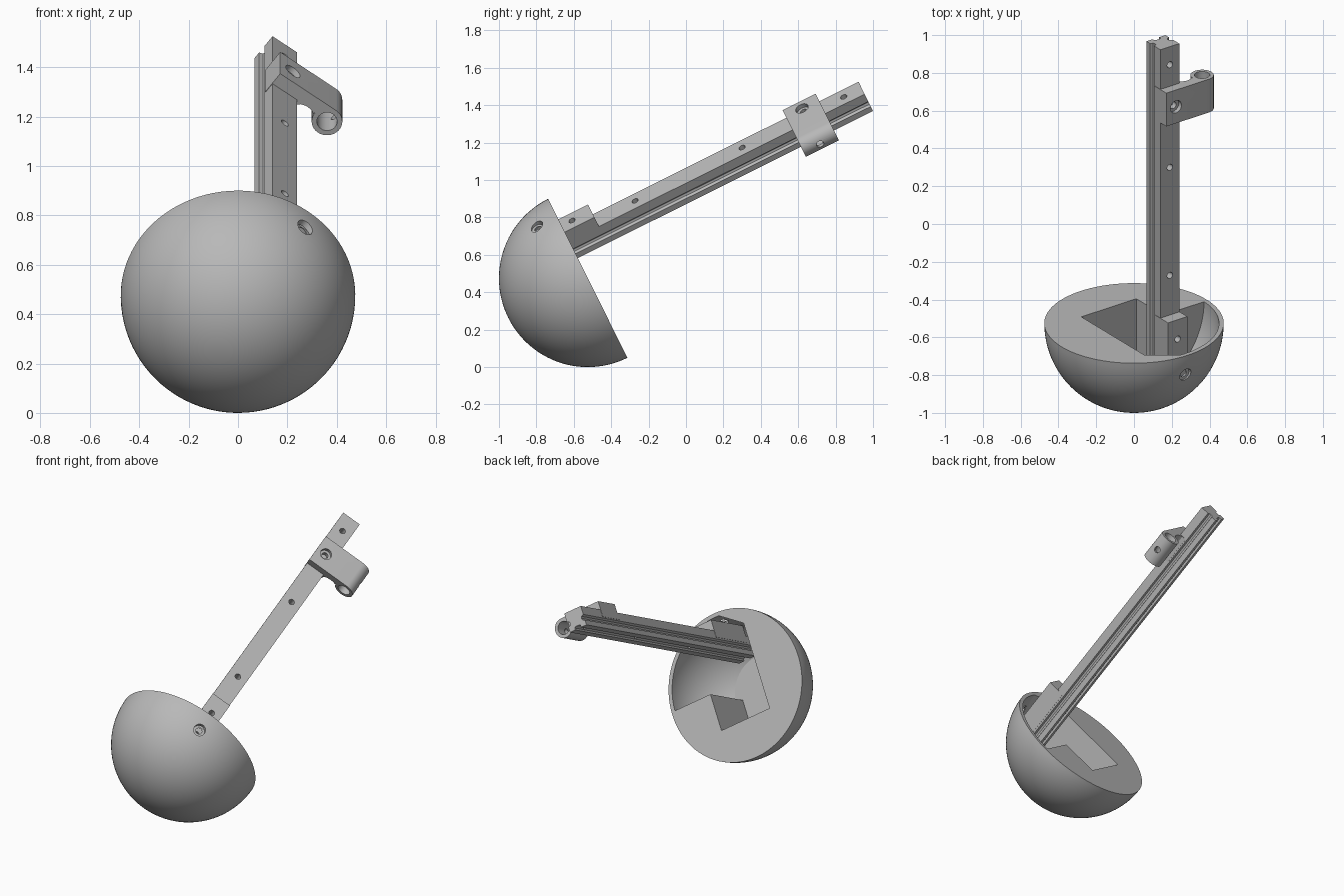
import bpy, bmesh, math
from mathutils import Matrix, Vector

if "Cube" in bpy.data.objects:
    bpy.data.objects.remove(bpy.data.objects["Cube"], do_unlink=True)

grey = bpy.data.materials.new("plain grey")
grey.use_nodes = True
grey.diffuse_color = (0.48, 0.48, 0.48, 1)
grey.node_tree.nodes["Principled BSDF"].inputs["Base Color"].default_value = grey.diffuse_color

# Tilted working frame: X across the rail, Y out of its top, Z down into the ball
TILT, ROLL, BALL = math.radians(26.5), math.radians(-36.4), 0.475
along = Vector((0, math.cos(TILT), math.sin(TILT)))
up = Vector((0, -math.sin(TILT), math.cos(TILT)))
across = Vector((1, 0, 0))
e1 = across * math.cos(ROLL) + up * math.sin(ROLL)
e2 = up * math.cos(ROLL) - across * math.sin(ROLL)
FRAME = Matrix((e1, e2, -along)).transposed().to_4x4()
FRAME.translation = (0, BALL - 1, BALL)


def finish(name, bm):
    bmesh.ops.recalc_face_normals(bm, faces=bm.faces)
    mesh = bpy.data.meshes.new(name)
    bm.to_mesh(mesh)
    bm.free()
    mesh.materials.append(grey)
    ob = bpy.data.objects.new(name, mesh)
    bpy.context.collection.objects.link(ob)
    ob.matrix_world = FRAME
    return ob


def prism(name, points, z0, z1):
    bm = bmesh.new()
    face = bm.faces.new([bm.verts.new((x, y, z0)) for x, y in points])
    new = bmesh.ops.extrude_face_region(bm, geom=[face])["geom"]
    verts = [g for g in new if isinstance(g, bmesh.types.BMVert)]
    bmesh.ops.translate(bm, verts=verts, vec=(0, 0, z1 - z0))
    return finish(name, bm)


def box(name, half, y0, y1, z0, z1):
    return prism(name, [(-half, y0), (half, y0), (half, y1), (-half, y1)], z0, z1)


def sphere(name, radius, half=False):
    bm = bmesh.new()
    bmesh.ops.create_uvsphere(bm, u_segments=96, v_segments=64, radius=radius)
    if half:
        low = [v for v in bm.verts if v.co.z < -1e-4]
        bmesh.ops.delete(bm, geom=low, context='VERTS')
        bmesh.ops.edgeloop_fill(bm, edges=[e for e in bm.edges if e.is_boundary])
    return finish(name, bm)


def bore(axis, centre, radius, length):
    bm = bmesh.new()
    turn = {'X': Matrix.Rotation(math.pi / 2, 4, 'Y'),
            'Y': Matrix.Rotation(math.pi / 2, 4, 'X'), 'Z': Matrix()}[axis]
    bmesh.ops.create_cone(bm, cap_ends=True, segments=32, radius1=radius, radius2=radius,
                          depth=length, matrix=Matrix.Translation(centre) @ turn)
    return finish("cutter", bm)


def combine(ob, cutter, operation='DIFFERENCE'):
    cutter.hide_render = True
    bpy.context.view_layer.update()
    mod = ob.modifiers.new("cut", 'BOOLEAN')
    mod.object, mod.operation, mod.solver = cutter, operation, 'EXACT'
    bpy.context.view_layer.objects.active = ob
    bpy.ops.object.modifier_apply(modifier=mod.name)
    bpy.data.objects.remove(cutter, do_unlink=True)


def smooth(ob):
    bpy.ops.object.select_all(action='DESELECT')
    ob.select_set(True)
    bpy.context.view_layer.objects.active = ob
    bpy.ops.object.shade_smooth_by_angle(angle=math.radians(30))


# Hollowed half ball with stepped opening
ball = sphere("half_ball", BALL, half=True)
opening = prism("opening", [(-0.18, -0.226), (0.182, -0.226), (0.182, 0.015),
                            (0.5, 0.015), (0.5, 0.84), (-0.18, 0.339)], -0.1, 0.385)
combine(opening, sphere("inner_ball", 0.45), 'INTERSECT')
combine(ball, opening)
combine(ball, bore('Y', (0, 0.4, 0.12), 0.02, 0.2))
combine(ball, bore('Y', (0, 0.49, 0.12), 0.036, 0.1))

# Rail with side grooves and a channel below
side = [(0.022, 0.195), (0.062, 0.195), (0.062, 0.228), (0.046, 0.234),
        (0.042, 0.246), (0.046, 0.258), (0.062, 0.264), (0.062, 0.32)]
channel = [(0.022, 0.208), (0.012, 0.214)]
half = channel[::-1] + side
rail = prism("rail", half + [(-x, y) for x, y in reversed(half)], -1.764, 0.25)
for z in (-0.411, -1.05, -1.657):
    combine(rail, bore('Y', (0, 0.25, z), 0.018, 0.3))

# Mounting block
block = box("mounting_block", 0.064, 0.275, 0.39, -0.177, 0.2)
for z in (-0.062, 0.12):
    combine(block, bore('Y', (0, 0.37, z), 0.018, 0.14))

# Clamp with round socket
cx, cy, r = 0.217, 0.313, 0.062
arc = [(cx + r * math.cos(math.radians(a)), cy + r * math.sin(math.radians(a)))
       for a in range(90, -191, -8)]
outline = [(-0.064, 0.272), (-0.064, 0.375)] + arc[:-1] + [
    (0.15, 0.309), (0.135, 0.318), (0.11, 0.32), (0.085, 0.313), (0.07, 0.298), (0.064, 0.272)]
clamp = prism("clamp", outline, -1.53, -1.333)
combine(clamp, bore('Z', (cx, cy, -1.43), 0.041, 0.4))
combine(clamp, bore('X', (cx + 0.06, cy, -1.432), 0.02, 0.1))
combine(clamp, bore('Y', (0, 0.35, -1.43), 0.02, 0.2))
combine(clamp, bore('Y', (0, 0.39, -1.43), 0.036, 0.08))

for part in (ball, rail, block, clamp):
    smooth(part)
